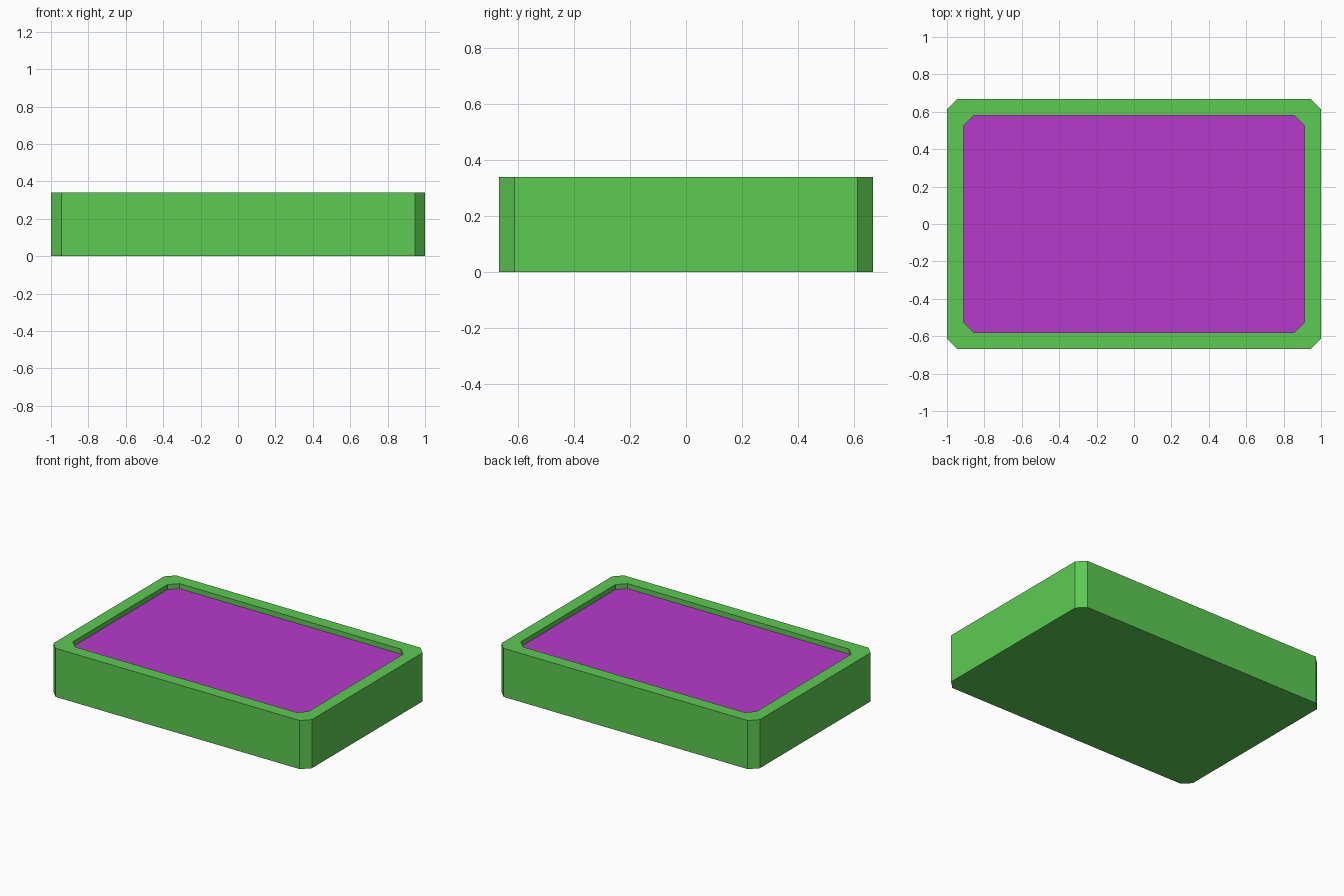
import bpy, bmesh

HALF_X, HALF_Y, HEIGHT = 1.0, 0.667, 0.34
RIM, CHAMFER, DEPTH = 0.088, 0.055, 0.035

cube = bpy.data.objects.get("Cube")
if cube:
    bpy.data.objects.remove(cube, do_unlink=True)


def material(name, rgb):
    mat = bpy.data.materials.new(name)
    mat.use_nodes = True
    mat.diffuse_color = (*rgb, 1)
    mat.node_tree.nodes["Principled BSDF"].inputs["Base Color"].default_value = (*rgb, 1)
    return mat


def chamfered_ring(bm, hx, hy, c, z):
    """Rectangle with cut corners, counter-clockwise."""
    points = []
    for sx, sy in ((1, 1), (-1, 1), (-1, -1), (1, -1)):
        pair = [(sx * hx, sy * (hy - c)), (sx * (hx - c), sy * hy)]
        points += pair if sx == sy else pair[::-1]
    return [bm.verts.new((x, y, z)) for x, y in points]


def bridge(bm, a, b):
    for i in range(len(a)):
        j = (i + 1) % len(a)
        bm.faces.new((a[i], a[j], b[j], b[i]))


# Tray: outer wall, flat rim, shallow recess with a coloured floor
bm = bmesh.new()
ix, iy = HALF_X - RIM, HALF_Y - RIM
rings = [
    chamfered_ring(bm, HALF_X, HALF_Y, CHAMFER, 0),
    chamfered_ring(bm, HALF_X, HALF_Y, CHAMFER, HEIGHT),
    chamfered_ring(bm, ix, iy, CHAMFER, HEIGHT),
    chamfered_ring(bm, ix, iy, CHAMFER, HEIGHT - DEPTH),
]
for lower, upper in zip(rings, rings[1:]):
    bridge(bm, lower, upper)
bm.faces.new(rings[0][::-1])
floor = bm.faces.new(rings[-1])
floor.material_index = 1

mesh = bpy.data.meshes.new("tray")
bm.to_mesh(mesh)
bm.free()
mesh.materials.append(material("leaf green", (0.107, 0.597, 0.084)))
mesh.materials.append(material("bright purple", (0.474, 0.042, 0.597)))
tray = bpy.data.objects.new("tray", mesh)
bpy.context.collection.objects.link(tray)
